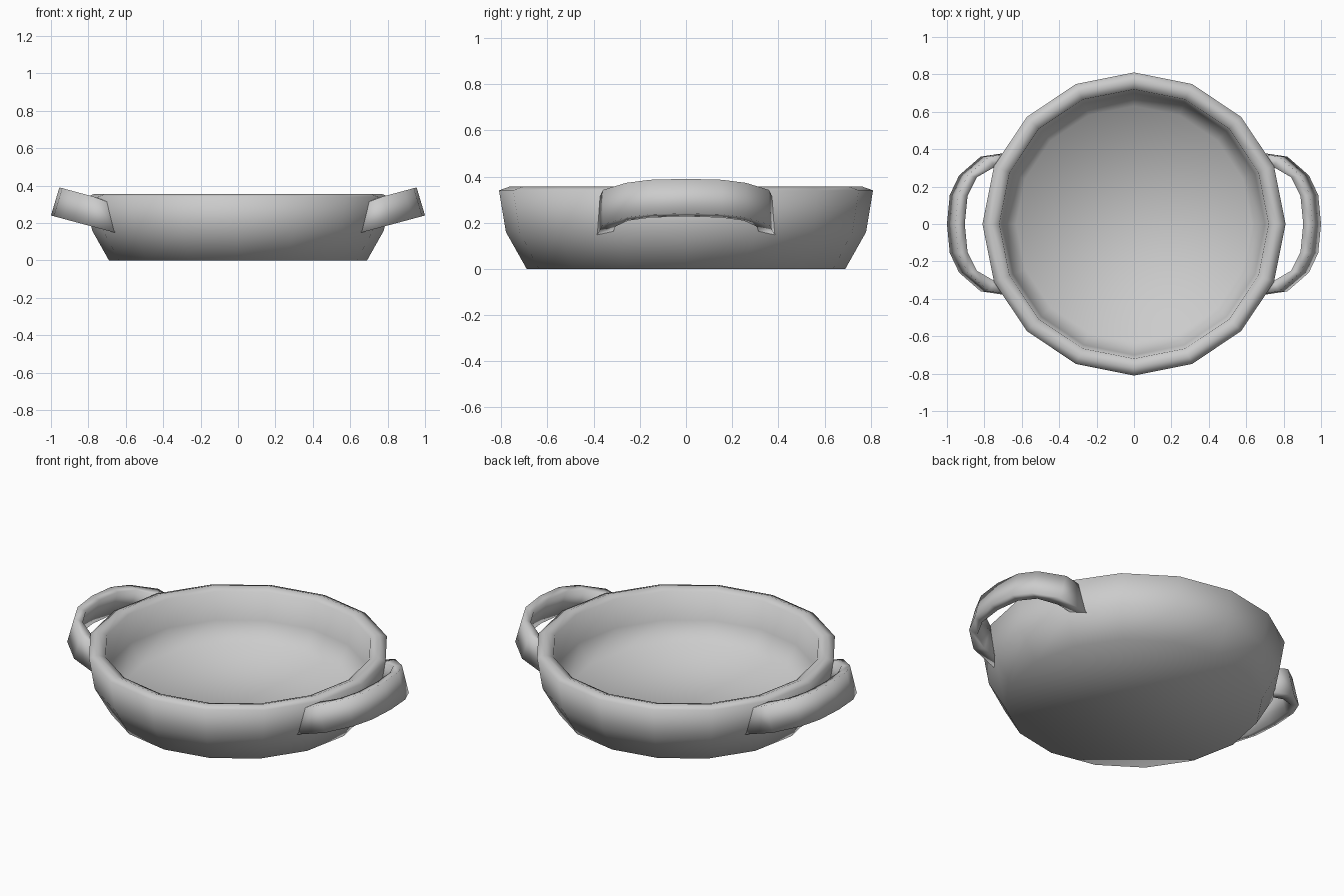
import bpy
import bmesh
import math
from mathutils import Vector

default = bpy.data.objects.get("Cube")
if default:
    bpy.data.objects.remove(default, do_unlink=True)

SIDES = 16

metal = bpy.data.materials.new("grey metal")
metal.use_nodes = True
grey = (0.6, 0.6, 0.6, 1.0)
metal.diffuse_color = grey
metal.node_tree.nodes["Principled BSDF"].inputs["Base Color"].default_value = grey


def finish(name, bm):
    """Turn a bmesh into a smooth-shaded, coloured object."""
    bmesh.ops.recalc_face_normals(bm, faces=bm.faces)
    for face in bm.faces:
        face.smooth = True
    mesh = bpy.data.meshes.new(name)
    bm.to_mesh(mesh)
    bm.free()
    mesh.materials.append(metal)
    obj = bpy.data.objects.new(name, mesh)
    bpy.context.collection.objects.link(obj)
    return obj


def loft(name, rings):
    """Bridge closed rings of points in order and cap both ends."""
    bm = bmesh.new()
    loops = [[bm.verts.new(p) for p in ring] for ring in rings]
    count = len(loops[0])
    for a, b in zip(loops, loops[1:]):
        for i in range(count):
            j = (i + 1) % count
            bm.faces.new((a[i], a[j], b[j], b[i]))
    bm.faces.new(loops[0])
    bm.faces.new(loops[-1])
    return finish(name, bm)


# Bowl: (radius, height) from the underside, over the rim, to the inner floor
bowl_profile = [(0.69, 0), (0.78, 0.16), (0.81, 0.34), (0.765, 0.356),
                (0.72, 0.34), (0.70, 0.18), (0.63, 0.07)]


def circle(radius, z):
    steps = [2 * math.pi * i / SIDES for i in range(SIDES)]
    return [(radius * math.cos(a), radius * math.sin(a), z) for a in steps]


loft("pan_bowl", [circle(r, z) for r, z in bowl_profile])

# Handles: lower edges of the band, outer and inner, from the middle to one end
outer_path = [(1.0, 0), (0.985, 0.155), (0.935, 0.26), (0.82, 0.36), (0.655, 0.385)]
inner_path = [(0.95, 0), (0.935, 0.15), (0.885, 0.25), (0.79, 0.305), (0.66, 0.32)]
tilt = math.tan(math.radians(15))
rise = Vector((-0.045, 0, 0.15))
end_rise = Vector((0.03, -0.01, 0.16))


def section(index, side, mirror_y):
    lift = end_rise if index == len(outer_path) - 1 else rise
    corners = []
    for x, y in (outer_path[index], inner_path[index]):
        corners.append(Vector((x, y, 0.24 - (1 - x) * tilt)))
    outer, inner = corners
    ring = [outer, outer + lift, inner + lift, inner]
    return [(p.x * side, p.y * mirror_y, p.z) for p in ring]


for name, side in (("left_handle", 1), ("right_handle", -1)):
    last = len(outer_path) - 1
    rings = [section(i, side, -1) for i in range(last, 0, -1)]
    rings += [section(i, side, 1) for i in range(last + 1)]
    loft(name, rings)
